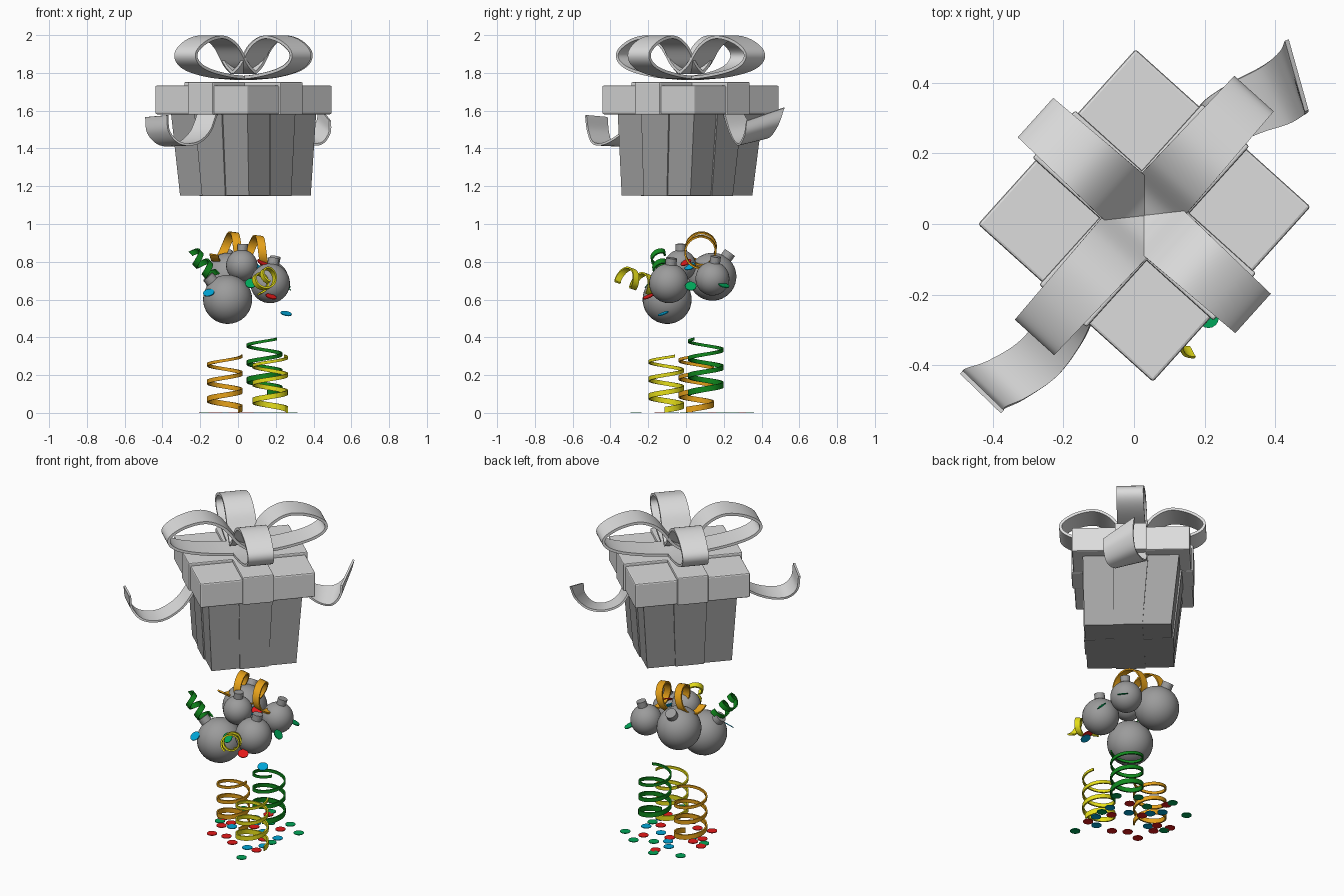
import bpy
import bmesh
import math
from mathutils import Vector, Matrix

start_cube = bpy.data.objects.get("Cube")
if start_cube:
    bpy.data.objects.remove(start_cube, do_unlink=True)


def material(name, r, g, b):
    mat = bpy.data.materials.new(name)
    mat.use_nodes = True
    mat.diffuse_color = (r, g, b, 1)
    shader = mat.node_tree.nodes["Principled BSDF"]
    shader.inputs["Base Color"].default_value = (r, g, b, 1)
    shader.inputs["Roughness"].default_value = 0.6
    return mat


light_grey = material("light grey", 0.72, 0.72, 0.72)
mid_grey = material("mid grey", 0.37, 0.37, 0.37)
ball_grey = material("ball grey", 0.33, 0.33, 0.33)
orange = material("orange", 0.80, 0.36, 0.01)
yellow = material("yellow", 0.82, 0.76, 0.01)
green = material("deep green", 0.005, 0.25, 0.012)
red = material("red", 0.8, 0.01, 0.01)
blue = material("blue", 0.0, 0.38, 0.68)
leaf = material("bright green", 0.0, 0.38, 0.10)

BOX_FRAME = Matrix.Translation((0.029, 0.024, 0)) @ Matrix.Rotation(math.radians(48), 4, "Z")


def add_object(name, bm, mat, matrix=None, smooth=False):
    mesh = bpy.data.meshes.new(name)
    bmesh.ops.recalc_face_normals(bm, faces=bm.faces)
    bm.to_mesh(mesh)
    bm.free()
    for poly in mesh.polygons:
        poly.use_smooth = smooth
    mesh.materials.append(mat)
    obj = bpy.data.objects.new(name, mesh)
    bpy.context.collection.objects.link(obj)
    if matrix is not None:
        obj.matrix_world = matrix
    return obj


def tapered_box(name, low, high, z_low, z_high, mat, bevel=0.0, lean=(0, 0)):
    """Box whose half sizes change from low to high, its foot moved by lean."""
    bm = bmesh.new()
    bmesh.ops.create_cube(bm, size=2)
    for v in bm.verts:
        if v.co.z > 0:
            v.co = Vector((v.co.x * high[0], v.co.y * high[1], z_high))
        else:
            v.co = Vector((v.co.x * low[0] + lean[0], v.co.y * low[1] + lean[1], z_low))
    obj = add_object(name, bm, mat, BOX_FRAME)
    if bevel:
        mod = obj.modifiers.new("soft edges", "BEVEL")
        mod.width = bevel
        mod.segments = 2


def smooth_path(points, steps=8):
    """Catmull-Rom curve through the points."""
    pts = [Vector(p) for p in points]
    pts = [2 * pts[0] - pts[1]] + pts + [2 * pts[-1] - pts[-2]]
    path = []
    for a, b, c, d in zip(pts, pts[1:], pts[2:], pts[3:]):
        for i in range(steps):
            t = i / steps
            path.append(0.5 * (2 * b + (c - a) * t + (2 * a - 5 * b + 4 * c - d) * t * t
                               + (3 * b - a - 3 * c + d) * t ** 3))
    return path + [pts[-2]]


def ribbon(name, path, sides, thickness, mat, matrix=None):
    """Strip of quads along a path, thickened into a ribbon."""
    bm = bmesh.new()
    rows = [(bm.verts.new(p - s), bm.verts.new(p + s)) for p, s in zip(path, sides)]
    for (a, b), (c, d) in zip(rows, rows[1:]):
        bm.faces.new((a, b, d, c))
    obj = add_object(name, bm, mat, matrix, smooth=True)
    mod = obj.modifiers.new("thickness", "SOLIDIFY")
    mod.thickness = thickness
    mod.offset = 0
    split = obj.modifiers.new("crisp edges", "EDGE_SPLIT")
    split.split_angle = math.radians(50)


def coil(name, start, end, radius, turns, width, end_width, mat, phase=0.0):
    """Ribbon wound around the line from start to end."""
    start, end = Vector(start), Vector(end)
    axis = (end - start).normalized()
    u = axis.orthogonal().normalized()
    v = axis.cross(u)
    count = int(turns * 28)
    path, sides = [], []
    for i in range(count + 1):
        t = i / count
        a = math.tau * turns * t + phase
        path.append(start.lerp(end, t) + radius * (math.cos(a) * u + math.sin(a) * v))
        sides.append(axis * (width + (end_width - width) * t) / 2)
    ribbon(name, path, sides, 0.009, mat)


def spring(name, x, y, z, end_angle, mat):
    """Upright coil whose top end points to end_angle, in degrees."""
    turns = 3.1
    phase = math.radians(end_angle - 45) - math.tau * turns
    coil(name, (x, y, z), (x, y, z + 0.285), 0.09, turns, 0.032, 0.014, mat, phase)


def aim(position, direction):
    turn = Vector(direction).to_track_quat("Z", "Y").to_matrix().to_4x4()
    return Matrix.Translation(position) @ turn


def cylinder(name, radius, depth, sides, matrix, mat):
    bm = bmesh.new()
    bmesh.ops.create_cone(bm, cap_ends=True, segments=sides, radius1=radius,
                          radius2=radius, depth=depth)
    add_object(name, bm, mat, matrix)


# Gift box, lid and the bands wrapped around them
LEAN = (-0.007, -0.02)
tapered_box("box_body", (0.245, 0.245), (0.274, 0.274), 1.155, 1.62, mid_grey, lean=LEAN)
tapered_box("box_lid", (0.333, 0.333), (0.333, 0.333), 1.585, 1.737, light_grey, 0.008)
for label, swap in (("long", 1), ("cross", -1)):
    tapered_box("body_band_" + label, (0.252, 0.083)[::swap], (0.282, 0.098)[::swap],
                1.153, 1.6, mid_grey, lean=LEAN)
    tapered_box("lid_band_" + label, (0.344, 0.09)[::swap], (0.344, 0.09)[::swap],
                1.583, 1.755, light_grey, 0.006)

# Bow: four teardrop loops meeting at the middle
for i in range(4):
    reach = 0.456 if i % 2 == 0 else 0.406
    shape = [(0, 1.775), (0.4, 1.788), (0.78, 1.82), (0.97, 1.865), (0.98, 1.92),
             (0.78, 1.975), (0.52, 1.992), (0.3, 1.945), (0.13, 1.85), (0, 1.805)]
    path = smooth_path([(r * reach, 0, z) for r, z in shape])
    sides = [Vector((0, 0.088 - 0.013 * min(p.x / reach, 1), 0)) for p in path]
    ribbon("bow_loop", path, sides, 0.016, light_grey,
           BOX_FRAME @ Matrix.Rotation(i * math.pi / 2, 4, "Z"))

# Loose ribbon tails curling outward
tails = {
    "front_tail": ([(-0.16, -0.21, 1.59), (-0.2, -0.29, 1.49), (-0.27, -0.38, 1.43),
                    (-0.36, -0.44, 1.43), (-0.42, -0.465, 1.49), (-0.43, -0.475, 1.575)],
                   (0.05, -0.045, 0), (0.058, -0.056, 0.005)),
    "back_tail": ([(0.22, 0.25, 1.59), (0.25, 0.29, 1.5), (0.32, 0.33, 1.45),
                   (0.4, 0.365, 1.45), (0.45, 0.4, 1.51), (0.46, 0.42, 1.585)],
                  (0.055, -0.05, 0), (0.028, -0.1, -0.035)),
}
for name, (points, first, last) in tails.items():
    path = smooth_path(points)
    sides = [Vector(first).lerp(Vector(last), k / (len(path) - 1)) for k in range(len(path))]
    ribbon(name, path, sides, 0.012, light_grey)

# Hanging balls with caps: centre, radius, cap direction
balls = [((-0.055, -0.1, 0.605), 0.13, (-0.65, -0.1, 0.75)),
         ((0.02, -0.03, 0.785), 0.083, (0.05, 0, 1)),
         ((0.17, -0.09, 0.69), 0.105, (0.15, 0.1, 1)),
         ((-0.05, 0.14, 0.725), 0.127, (-0.05, 0.58, 0.8)),
         ((0.175, 0.14, 0.715), 0.09, (0.2, 0.15, 1))]
for centre, radius, up in balls:
    bm = bmesh.new()
    bmesh.ops.create_uvsphere(bm, u_segments=32, v_segments=18, radius=radius)
    add_object("hanging_ball", bm, ball_grey, aim(centre, up), smooth=True)
    tip = Vector(centre) + Vector(up).normalized() * (radius + 0.008)
    cylinder("ball_cap", 0.016 + radius * 0.13, 0.045, 20, aim(tip, up), ball_grey)

# Standing springs
spring("orange_spring", -0.07, 0.055, 0.02, 0, orange)
spring("yellow_spring", 0.17, -0.105, 0.02, 30, yellow)
spring("green_spring", 0.14, 0.105, 0.11, -45, green)

# Curled streamers around the balls
coil("orange_streamer", (-0.12, 0.08, 0.89), (0.17, 0.075, 0.85), 0.08, 2.2, 0.047, 0.045, orange, 3)
coil("green_streamer", (-0.13, -0.13, 0.73), (-0.24, -0.15, 0.85), 0.037, 2.2, 0.034, 0.03, green)
coil("yellow_streamer", (0.1, -0.19, 0.68), (0.18, -0.34, 0.735), 0.048, 1.9, 0.036, 0.036, yellow, 1)

# Floating confetti: position, facing, colour
floating = [((0.255, -0.12, 0.53), (0.2, -0.4, 1), blue), ((0.175, -0.2, 0.62), (0.3, -0.4, 1), red),
            ((0.068, -0.2, 0.69), (0, -1, 0.7), leaf), ((0.26, 0.025, 0.675), (0.8, 0, 0.7), leaf),
            ((0.25, 0.2, 0.68), (0.4, 0.3, 1), leaf), ((-0.155, -0.2, 0.64), (-0.2, -0.6, 0.8), blue),
            ((0.1, 0.02, 0.78), (0.5, -0.3, 0.7), blue), ((0.13, 0, 0.8), (0.4, -0.4, 0.8), red)]
for place, facing, mat in floating:
    cylinder("floating_confetti", 0.03, 0.005, 16, aim(place, facing), mat)

# Confetti scattered on the floor, laid out on a turned grid
floor_spots = {
    red: [(-.05, .12), (-.1, .08), (-.145, -.03), (-.06, -.06), (-.02, -.14), (.125, -.23),
          (.15, -.08), (.235, .06), (.085, .08), (.15, .25), (-.1, .18)],
    blue: [(.07, -.2), (.16, -.17), (.23, -.06), (.09, .13), (-.04, .07), (.08, .2), (.14, .02)],
    leaf: [(-.115, .14), (.05, -.335), (.2, -.12), (.342, .02), (.285, .13), (.16, .29),
           (.003, .316), (.17, .14)],
}
grid_turn = Matrix.Rotation(math.radians(30), 4, "Z")
for mat, spots in floor_spots.items():
    for u, w in spots:
        place = grid_turn @ Vector((u, w, 0.008))
        cylinder("floor_confetti", 0.029, 0.004, 16, Matrix.Translation(place), mat)

# Rest everything exactly on the floor
bpy.context.view_layer.update()
meshes = [o for o in bpy.context.collection.objects if o.type == "MESH"]
lowest = min((o.matrix_world @ Vector(c)).z for o in meshes for c in o.bound_box)
for o in meshes:
    o.location.z -= lowest
